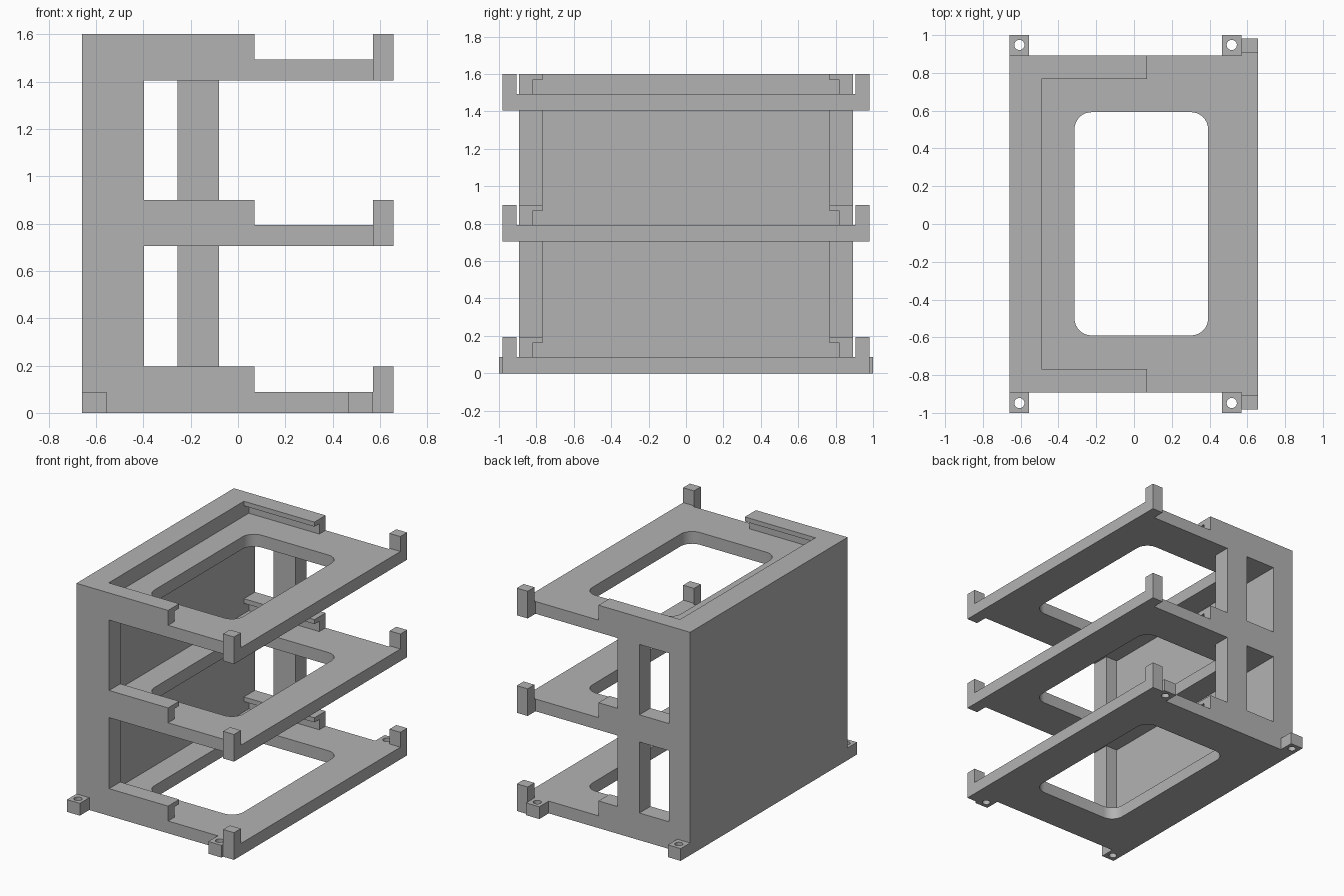
import bpy, bmesh, math
from mathutils import Vector

cube = bpy.data.objects.get("Cube")
if cube:
    bpy.data.objects.remove(cube, do_unlink=True)

# One grey plastic for everything
grey = bpy.data.materials.new("grey_plastic")
grey.use_nodes = True
colour = (0.45, 0.45, 0.45, 1)
grey.diffuse_color = colour
grey.node_tree.nodes["Principled BSDF"].inputs["Base Color"].default_value = colour

BACK, FRONT = -0.658, 0.656       # ends along x
SIDE, INNER = 0.893, 0.767        # outer and inner side faces along y
EAR = 0.982                       # reach of the catches along y
WALL, RAIL_END = -0.49, 0.07      # inner wall face, open end of rails
TOP = 1.6
PLATE, RAIL = 0.088, 0.195        # heights above each shelf's underside
LEVELS = (0, 0.705, TOP - RAIL)


def extrude(name, loops, start, end, axis="z"):
    """Fill an outline (later loops are holes) and extrude it along z or x."""
    def place(p):
        return Vector((p[0], p[1], start)) if axis == "z" else Vector((start, p[0], p[1]))
    bm = bmesh.new()
    for loop in loops:
        verts = [bm.verts.new(place(p)) for p in loop]
        for a, b in zip(verts, verts[1:] + verts[:1]):
            bm.edges.new((a, b))
    bmesh.ops.triangle_fill(bm, edges=bm.edges[:], use_beauty=True)
    step = Vector((0, 0, end - start)) if axis == "z" else Vector((end - start, 0, 0))
    out = bmesh.ops.extrude_face_region(bm, geom=bm.faces[:], use_keep_orig=True)
    moved = [g for g in out["geom"] if isinstance(g, bmesh.types.BMVert)]
    bmesh.ops.translate(bm, verts=moved, vec=step)
    bmesh.ops.recalc_face_normals(bm, faces=bm.faces[:])
    mesh = bpy.data.meshes.new(name)
    bm.to_mesh(mesh)
    bm.free()
    mesh.materials.append(grey)
    obj = bpy.data.objects.new(name, mesh)
    bpy.context.collection.objects.link(obj)
    bpy.ops.object.select_all(action="DESELECT")
    obj.select_set(True)
    bpy.context.view_layer.objects.active = obj
    bpy.ops.object.shade_smooth_by_angle(angle=math.radians(30))
    return obj


def rect(x0, x1, y0, y1):
    return [(x0, y0), (x1, y0), (x1, y1), (x0, y1)]


def arc(cx, cy, r, start, sweep, n):
    angles = [math.radians(start + sweep * i / n) for i in range(n + 1)]
    return [(cx + r * math.cos(a), cy + r * math.sin(a)) for a in angles]


def rounded_rect(x0, x1, y0, y1, r):
    corners = ((x1 - r, y1 - r), (x0 + r, y1 - r), (x0 + r, y0 + r), (x1 - r, y0 + r))
    return [p for i, (x, y) in enumerate(corners) for p in arc(x, y, r, 90 * i, 90, 8)]


# Shelves: plate with ears and a rounded window, side rails, corner catches
EAR_X = 0.57
half = [(BACK, SIDE), (EAR_X, SIDE), (EAR_X, EAR), (FRONT, EAR)]
outline = half + [(x, -y) for x, y in reversed(half)]
window = rounded_rect(-0.315, 0.392, -0.59, 0.592, 0.09)
for n, z in enumerate(LEVELS, 1):
    extrude(f"shelf_{n}", [outline, window], z, z + PLATE)
    for s, side in ((-1, "right"), (1, "left")):
        # rail with an overhanging lip
        groove, lip = 0.822, z + 0.162
        profile = [(SIDE, z + PLATE), (SIDE, z + RAIL), (INNER, z + RAIL),
                   (INNER, lip), (groove, lip), (groove, z + PLATE)]
        extrude(f"rail_{n}_{side}", [[(s * y, h) for y, h in profile]],
                WALL, RAIL_END, "x")
        extrude(f"catch_{n}_{side}", [rect(EAR_X, FRONT, s * 0.905, s * EAR)],
                z + PLATE, z + RAIL)

# Wall and uprights, in the bays between shelves
extrude("end_wall", [rect(BACK, WALL, -SIDE, SIDE)], PLATE, TOP)
for n, (low, high) in enumerate(zip(LEVELS, LEVELS[1:]), 1):
    extrude(f"corner_upright_{n}", [rect(WALL, -0.398, -SIDE, -INNER)], low + RAIL, high)
    extrude(f"side_post_{n}", [rect(-0.255, -0.08, INNER, SIDE)], low + RAIL, high)

# Mounting tabs with screw holes
for x0, x1, end in ((BACK, -0.556, "rear"), (0.465, EAR_X, "front")):
    for s, side in ((-1, "right"), (1, "left")):
        hole = arc((x0 + x1) / 2, s * 0.948, 0.027, 0, 360, 24)[:-1]
        extrude(f"tab_{end}_{side}", [rect(x0, x1, s * SIDE, s), hole], 0, PLATE)
